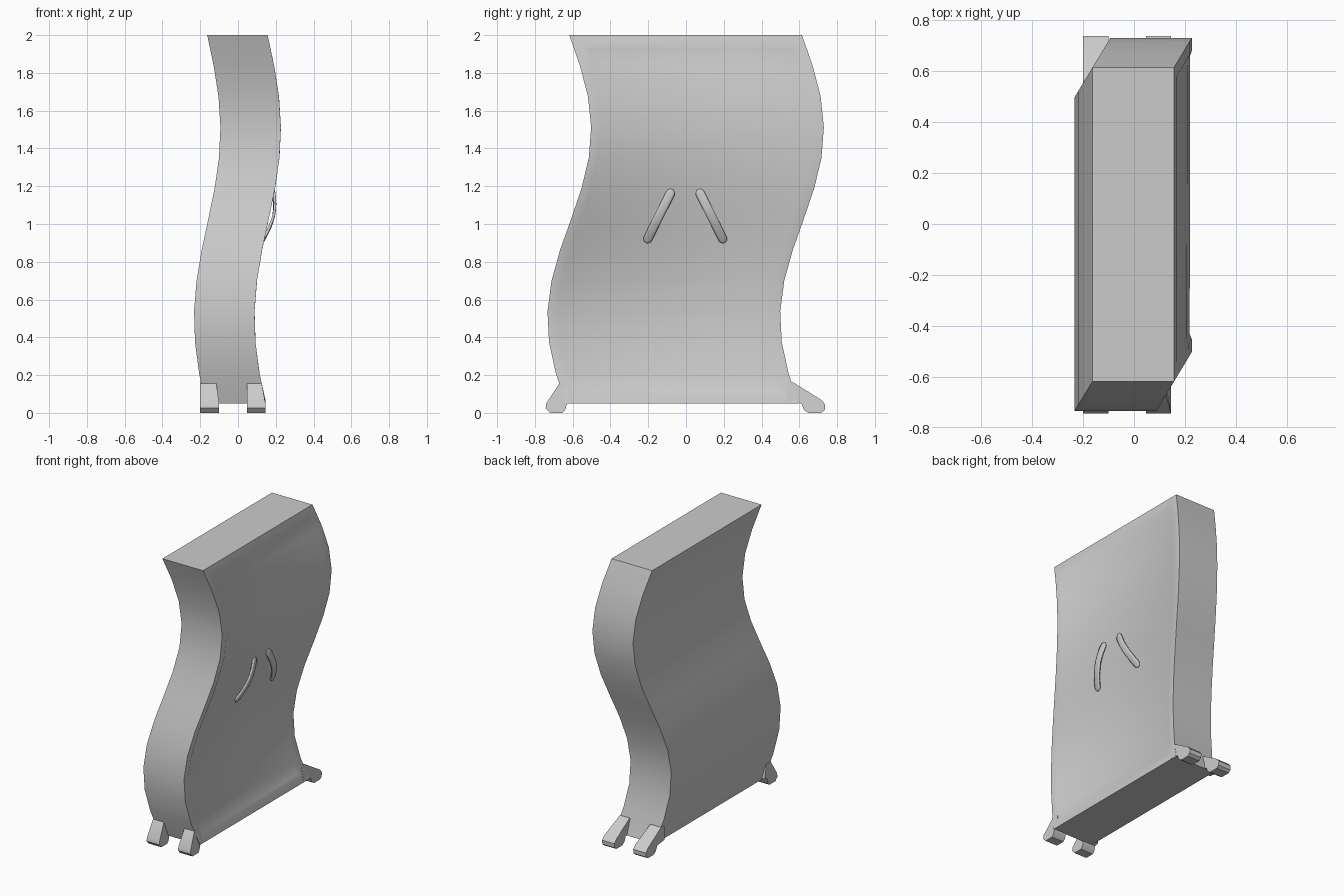
import bpy, bmesh, math
from mathutils import Vector

if "Cube" in bpy.data.objects:
    bpy.data.objects.remove(bpy.data.objects["Cube"])


def wave(z):
    return math.sin(math.pi * (z - 1))


def make(name, bm, angle=35):
    bmesh.ops.recalc_face_normals(bm, faces=bm.faces)
    mesh = bpy.data.meshes.new(name)
    bm.to_mesh(mesh)
    bm.free()
    ob = bpy.data.objects.new(name, mesh)
    bpy.context.collection.objects.link(ob)
    bpy.ops.object.select_all(action='DESELECT')
    ob.select_set(True)
    bpy.context.view_layer.objects.active = ob
    bpy.ops.object.shade_smooth_by_angle(angle=math.radians(angle))
    return ob


# Cabinet body: rectangle swept up an S-curve, with a shallow inset door
bm = bmesh.new()
levels = 12
rings = []
for i in range(levels + 1):
    z = 0.05 + 1.95 * i / levels
    cx, cy = -0.003 + 0.07 * wave(z), -0.002 + 0.116 * wave(z)
    rings.append([bm.verts.new((cx + sx * 0.16, cy + sy * 0.616, z))
                  for sx, sy in ((-1, -1), (1, -1), (1, 1), (-1, 1))])
door = []
for a, b in zip(rings, rings[1:]):
    for k in range(4):
        n = (k + 1) % 4
        f = bm.faces.new((a[k], a[n], b[n], b[k]))
        if k == 1:
            door.append(f)
bm.faces.new(rings[0][::-1])
bm.faces.new(rings[-1])
bmesh.ops.recalc_face_normals(bm, faces=bm.faces)
bmesh.ops.inset_region(bm, faces=door, thickness=0.05, depth=0, use_even_offset=True)
bmesh.ops.inset_region(bm, faces=door, thickness=0.02, depth=-0.008, use_even_offset=True)
make("cabinet_body", bm)


# Feet: slanted profiles extruded along x, two on each side
right_profile = [(0.53, 0.16), (0.57, 0.16), (0.715, 0.07), (0.737, 0.045),
                 (0.735, 0.015), (0.715, 0.0), (0.65, 0.0), (0.625, 0.015),
                 (0.61, 0.05), (0.53, 0.06)]
left_profile = [(-0.62, 0.16), (-0.668, 0.16), (-0.74, 0.05), (-0.743, 0.025),
                (-0.72, 0.0), (-0.655, 0.0), (-0.64, 0.015), (-0.63, 0.05),
                (-0.60, 0.06)]


def foot(name, profile, x0, x1, x1_top):
    bm = bmesh.new()
    a = [bm.verts.new((x0, y, z)) for y, z in profile]
    b = [bm.verts.new((x1_top if z > 0.1 else x1, y, z)) for y, z in profile]
    bm.faces.new(a)
    bm.faces.new(b[::-1])
    for k in range(len(a)):
        n = (k + 1) % len(a)
        bm.faces.new((a[k], a[n], b[n], b[k]))
    make(name, bm, 30)


for side, profile in (("left", left_profile), ("right", right_profile)):
    foot("back_foot_" + side, profile, -0.2, -0.1, -0.115)
    foot("front_foot_" + side, profile, 0.048, 0.145, 0.125)


# Door handles: bowed straps with rounded ends, mirrored across the door
def handle(name, side):
    lo, hi = Vector((0.207, 0.905)), Vector((0.07, 1.18))
    length = (hi - lo).length
    d = (hi - lo) / length
    across = Vector((-d.y, d.x))
    r = 0.023
    ends = [r * (1 - math.cos(math.pi / 2 * k / 4)) for k in range(5)]
    mids = [r + (length - 2 * r) * k / 8 for k in range(1, 8)]
    stations = ends + mids + [length - e for e in reversed(ends)]
    bm = bmesh.new()
    rows = []
    for s in stations:
        e = min(s, length - s, r)
        half = max(math.sqrt(max(r * r - (r - e) ** 2, 0)), 0.003)
        row = []
        for u in (-1, -0.5, 0.5, 1):
            p = lo + d * s + across * half * u
            x = 0.151 + 0.07 * wave(p.y) + 0.03 * math.sin(math.pi * s / length)
            row.append(bm.verts.new((x - 0.003 * u * u, side * p.x - 0.004, p.y)))
        rows.append(row)
    for a, b in zip(rows, rows[1:]):
        for k in range(3):
            bm.faces.new((a[k], a[k + 1], b[k + 1], b[k]))
    ob = make(name, bm)
    mod = ob.modifiers.new("thickness", 'SOLIDIFY')
    mod.thickness = 0.012
    mod.offset = 0


handle("door_handle_left", -1)
handle("door_handle_right", 1)
